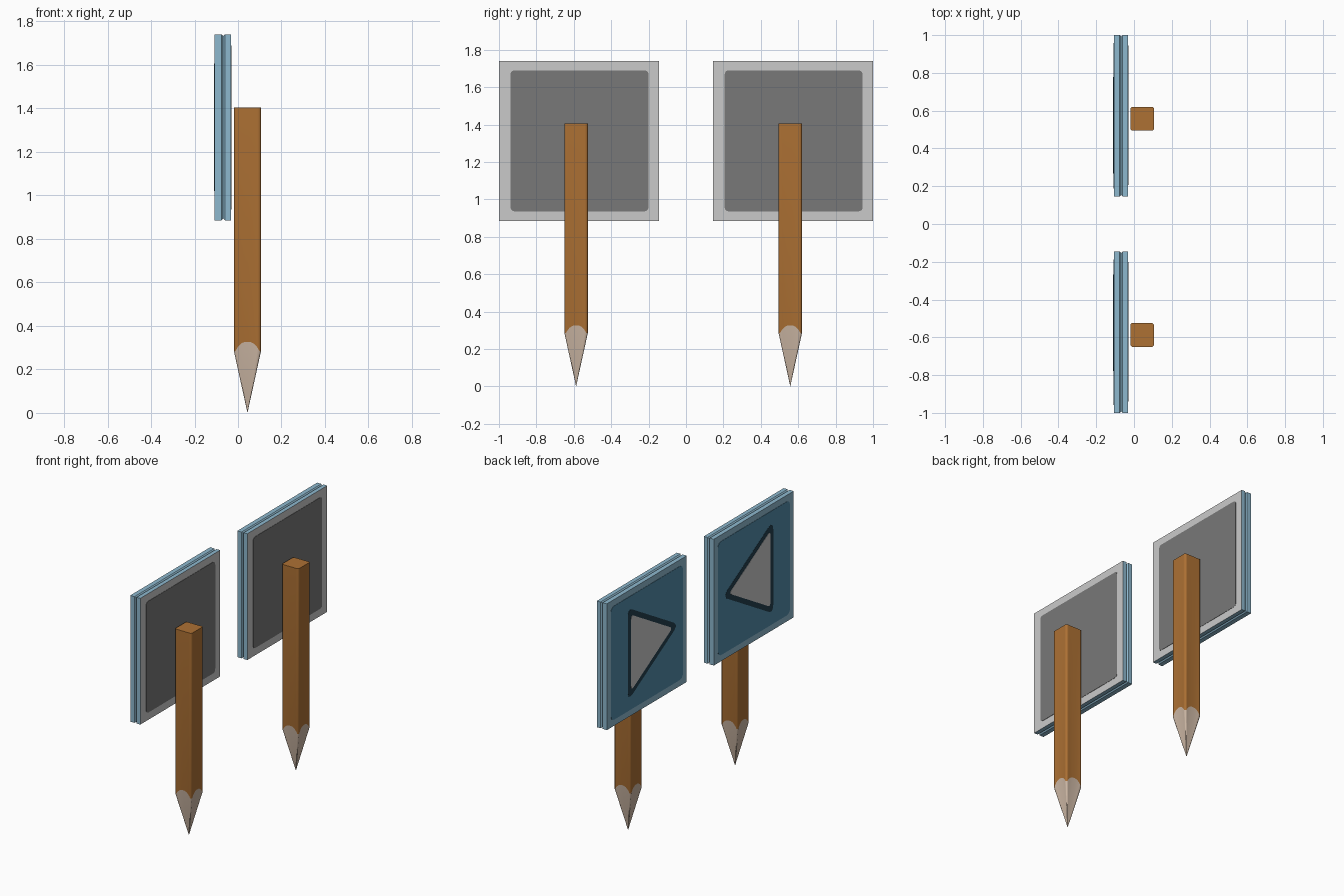
import bpy, bmesh, math
from mathutils import Vector

if "Cube" in bpy.data.objects:
    bpy.data.objects.remove(bpy.data.objects["Cube"])


def material(name, r, g, b):
    m = bpy.data.materials.new(name)
    m.diffuse_color = (r, g, b, 1)
    m.use_nodes = True
    m.node_tree.nodes["Principled BSDF"].inputs["Base Color"].default_value = m.diffuse_color
    return m


WOOD = material("brown wood", .42, .165, .034)
TIP = material("pale cut wood", .60, .47, .37)
PALE_BLUE = material("pale blue edge", .27, .48, .62)
LIGHT_GREY = material("light grey", .59, .59, .59)
DARK_GREY = material("dark grey", .19, .19, .19)
BLUE = material("blue panel", .083, .26, .40)
NAVY = material("navy outline", .016, .048, .075)


def rounded(pts, d, n=5):
    """Polygon with its corners rounded, d = cut length along each edge."""
    out = []
    for i, p in enumerate(pts):
        p = Vector(p)
        a = Vector(pts[i - 1])
        b = Vector(pts[(i + 1) % len(pts)])
        s = p + (a - p).normalized() * d
        e = p + (b - p).normalized() * d
        for k in range(n + 1):
            t = k / n
            out.append(s * (1 - t) ** 2 + p * 2 * t * (1 - t) + e * t * t)
    return out


def rect(cy, cz, hy, hz):
    return [(cy - hy, cz - hz), (cy + hy, cz - hz), (cy + hy, cz + hz), (cy - hy, cz + hz)]


def loft(name, rings, mats, pick=None):
    """Closed solid through rings of equal point count; a one-point ring is an apex."""
    bm = bmesh.new()
    vr = [[bm.verts.new(p) for p in r] for r in rings]
    for a, b in zip(vr, vr[1:]):
        n = max(len(a), len(b))
        for i in range(n):
            j = (i + 1) % n
            if len(a) == 1:
                bm.faces.new((a[0], b[j], b[i])).material_index = 0
            else:
                bm.faces.new((a[i], a[j], b[j], b[i]))
    for r in (vr[0], vr[-1]):
        if len(r) > 2:
            bm.faces.new(r)
    bmesh.ops.recalc_face_normals(bm, faces=bm.faces)
    if pick:
        for f in bm.faces:
            f.material_index = pick(f)
    me = bpy.data.meshes.new(name)
    bm.to_mesh(me)
    bm.free()
    ob = bpy.data.objects.new(name, me)
    for m in mats:
        me.materials.append(m)
    bpy.context.collection.objects.link(ob)
    return ob


def plate(name, pts, x0, x1, mat):
    return loft(name, [[(x, p[0], p[1]) for p in pts] for x in (x0, x1)], [mat])


def sign(side, cy, point):
    cz, h = 1.313, .4275
    # board with a shallow groove round its edge, light grey rear face
    profile = [(-.107, 0), (-.076, 0), (-.068, .008), (-.060, 0), (-.032, 0)]
    rings = [[(x, y, z) for y, z in rect(cy, cz, h - i, h - i)] for x, i in profile]
    loft(side + "_board", rings, [PALE_BLUE, LIGHT_GREY], lambda f: int(f.normal.x > .9))
    # rear panel and front panel
    plate(side + "_rear_panel", rounded(rect(cy + .003, cz, .369, .377), .025), -.034, -.030, DARK_GREY)
    plate(side + "_front_panel", rounded(rect(cy, cz, .385, .385), .04), -.109, -.105, BLUE)

    # arrow triangle: navy outline with light grey centre
    def tri(grow):
        tip, base, half = .335 + 2 * grow, -.205 - grow, .315 + 1.75 * grow
        return [(cy + point * tip, cz), (cy + point * base, cz + half), (cy + point * base, cz - half)]
    plate(side + "_arrow_outline", rounded(tri(0), .065), -.110, -.106, NAVY)
    plate(side + "_arrow_centre", rounded(tri(-.033), .03), -.111, -.106, LIGHT_GREY)

    # square post sharpened like a pencil, with a scalloped cut line
    px, py, hw, steps = .0435, cy - .015, .0625, 12
    outline = []
    for k in range(4):
        c, s = round(math.cos(k * math.pi / 2)), round(math.sin(k * math.pi / 2))
        for i in range(steps + 1):
            t = -1 + 2 * i / steps
            y = t * hw * .88
            cut = .285 + .042 * (1 - abs(t) ** 2.5)
            outline.append((px + c * hw - s * y, py + s * hw + c * y, cut))
    top = [(x, y, 1.405) for x, y, _ in outline]
    post = loft(side + "_post", [[(px, py, 0)], outline, top], [WOOD, TIP],
                lambda f: int(f.calc_center_median().z < .4))
    bpy.ops.object.select_all(action='DESELECT')
    post.select_set(True)
    bpy.context.view_layer.objects.active = post
    bpy.ops.object.shade_smooth_by_angle(angle=math.radians(50))


sign("near", -.5725, 1)
sign("far", .5725, -1)
